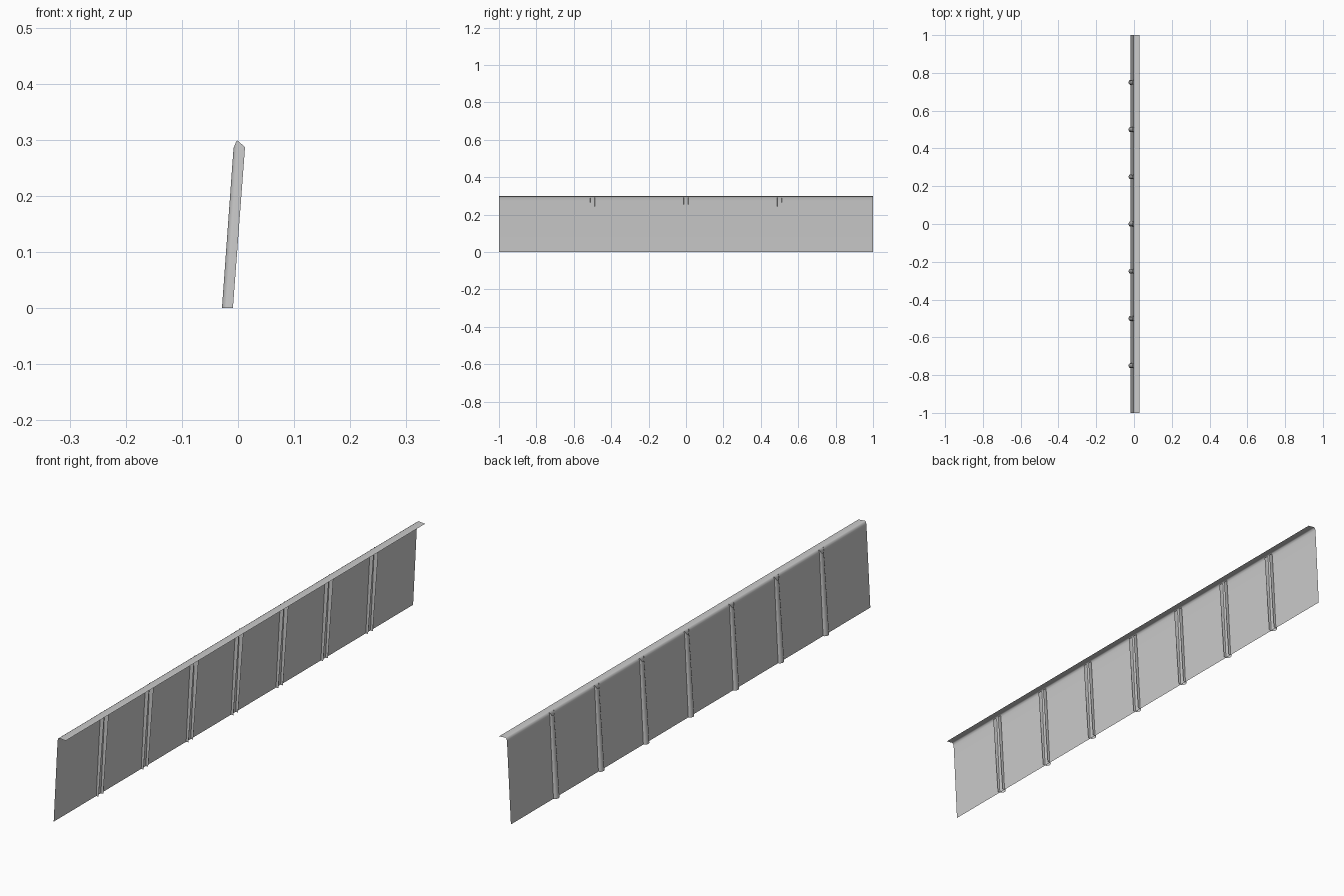
import bpy
import math

if "Cube" in bpy.data.objects:
    bpy.data.objects.remove(bpy.data.objects["Cube"], do_unlink=True)

# One plain sheet-metal colour
grey = bpy.data.materials.new("light_grey_metal")
grey.use_nodes = True
grey.diffuse_color = (0.6, 0.6, 0.6, 1)
bsdf = next(n for n in grey.node_tree.nodes if n.type == 'BSDF_PRINCIPLED')
bsdf.inputs["Base Color"].default_value = (0.6, 0.6, 0.6, 1)


def strip(name, start, end):
    """Smooth thin sheet joining two matching rows of points."""
    n = len(start)
    faces = [(i, i + 1, n + i + 1, n + i) for i in range(n - 1)]
    mesh = bpy.data.meshes.new(name)
    mesh.from_pydata(start + end, [], faces)
    mesh.materials.append(grey)
    mesh.shade_smooth()
    obj = bpy.data.objects.new(name, mesh)
    bpy.context.collection.objects.link(obj)
    return obj


def rib_top(d):
    """Mitred top of a rib: d runs from its outer back (0) to its open front (1)."""
    back, peak, front = (-0.008, 0.285), (-0.002, 0.30), (0.0125, 0.287)
    split = 0.3
    a, b, t = (back, peak, d / split) if d < split else (peak, front, (d - split) / (1 - split))
    return tuple(p + (q - p) * t for p, q in zip(a, b))


# Leaning panel rolled over at the top into a flat lip
profile = [(-0.018, 0), (-0.0035, 0.275), (-0.0022, 0.291),
           (0.0, 0.298), (0.004, 0.30), (0.0286, 0.2975)]
strip("panel_with_lip",
      [(x, 1, z) for x, z in profile],
      [(x, -1, z) for x, z in profile])

# Round-backed channel section: straight side plates and a half-round back
half_width = 0.013
section = [(1.0, -half_width)]
for i in range(13):
    angle = math.pi * i / 12
    section.append((0.5 - 0.5 * math.sin(angle), -half_width * math.cos(angle)))
section.append((1.0, half_width))

# Seven evenly spaced stiffening ribs
for k in range(7):
    y0 = (k - 3) * 0.25
    bottom = [(-0.0286 + 0.0195 * d, y0 + y, 0) for d, y in section]
    top = []
    for d, y in section:
        x, z = rib_top(d)
        top.append((x, y0 + y, z))
    strip(f"stiffening_rib_{k + 1}", top, bottom)
